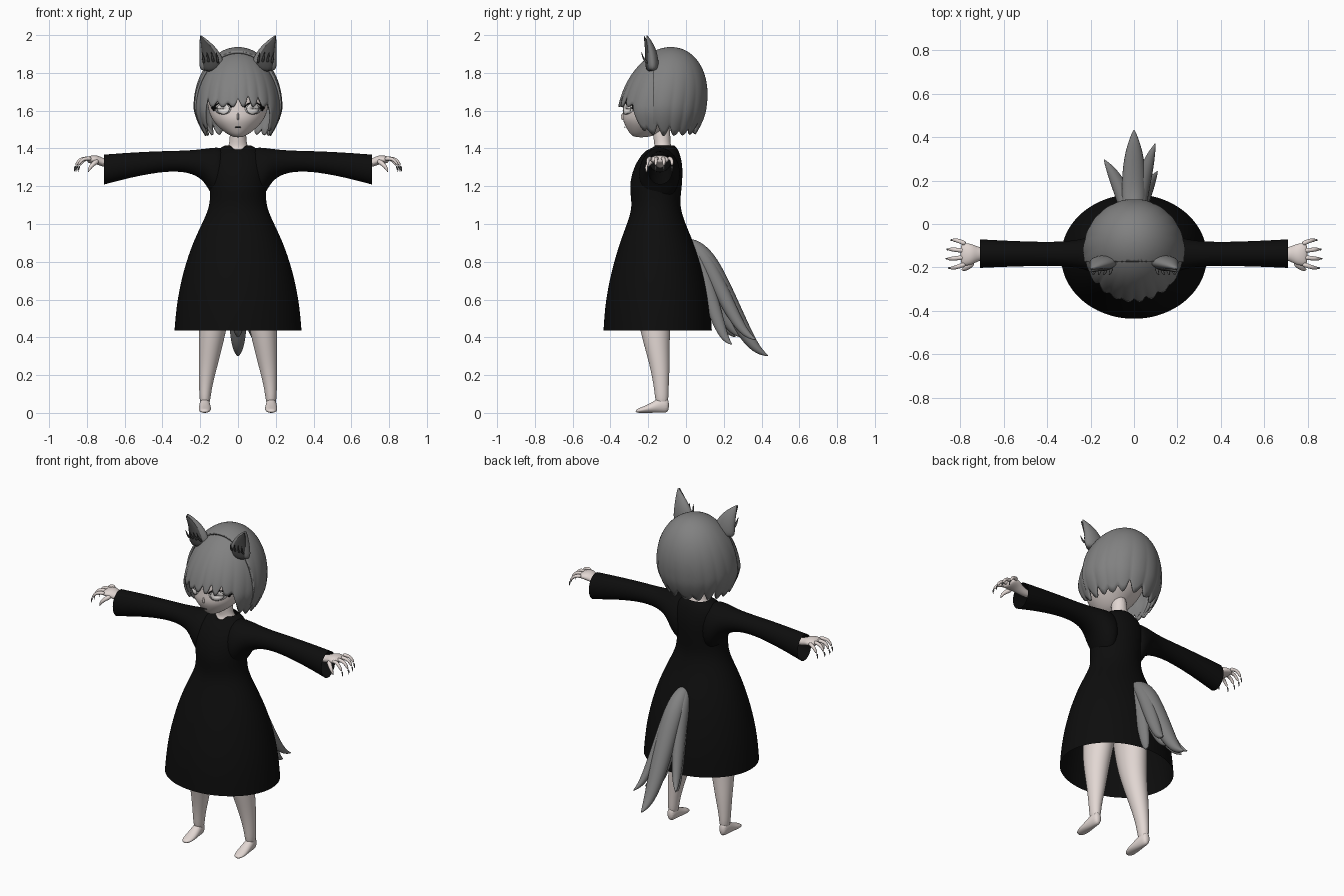
import bpy, bmesh, math
from mathutils import Vector

cube = bpy.data.objects.get("Cube")
if cube:
    bpy.data.objects.remove(cube)


def material(name, r, g, b):
    m = bpy.data.materials.new(name)
    m.use_nodes = True
    m.diffuse_color = (r, g, b, 1)
    bsdf = next(n for n in m.node_tree.nodes if n.type == 'BSDF_PRINCIPLED')
    bsdf.inputs["Base Color"].default_value = (r, g, b, 1)
    bsdf.inputs["Roughness"].default_value = 0.8
    return m


SKIN = material("pale skin", .76, .68, .65)
GREY = material("hair grey", .22, .22, .22)
DARK = material("inner ear dark grey", .07, .07, .07)
BLACK = material("dress black", .004, .004, .004)
WHITE = material("eye white", .8, .77, .75)


def finish(name, bm, mat, mirror=False, subsurf=0, thick=0):
    bmesh.ops.recalc_face_normals(bm, faces=bm.faces)
    me = bpy.data.meshes.new(name)
    bm.to_mesh(me)
    bm.free()
    me.materials.append(mat)
    me.shade_smooth()
    ob = bpy.data.objects.new(name, me)
    bpy.context.collection.objects.link(ob)
    if mirror:
        ob.modifiers.new("Mirror", 'MIRROR').use_mirror_merge = False
    if thick:
        mod = ob.modifiers.new("Solidify", 'SOLIDIFY')
        mod.thickness = thick
        mod.offset = -1
    if subsurf:
        mod = ob.modifiers.new("Subdivision", 'SUBSURF')
        mod.levels = mod.render_levels = subsurf
    return ob


def skin_rings(rings, caps=(True, True), closed=True):
    bm = bmesh.new()
    rows = [[bm.verts.new(p) for p in ring] for ring in rings]
    n = len(rows[0])
    for a, b in zip(rows, rows[1:]):
        for i in range(n if closed else n - 1):
            j = (i + 1) % n
            bm.faces.new((a[i], a[j], b[j], b[i]))
    for cap, row in zip(caps, (rows[0], rows[-1])):
        if cap:
            bm.faces.new(row)
    return bm


def loft(name, axis, rows, mat, caps=(True, True), mirror=False, n=24):
    """Elliptical sections: position on the axis, then the extents on the other two axes."""
    rings = []
    for t, a0, a1, b0, b1 in rows:
        ring = []
        for i in range(n):
            w = math.tau * i / n
            a = (a0 + a1) / 2 + (a1 - a0) / 2 * math.sin(w)
            b = (b0 + b1) / 2 - (b1 - b0) / 2 * math.cos(w)
            ring.append({'x': (t, a, b), 'y': (a, t, b), 'z': (a, b, t)}[axis])
        rings.append(ring)
    return finish(name, skin_rings(rings, caps), mat, mirror, 2)


def sweep(name, path, wide, deep, mat, mirror=False, n=10):
    """Tapered tube along a path; wide is across, deep is front to back."""
    path = [Vector(p) for p in path]
    rings = []
    for k, p in enumerate(path):
        tan = (path[min(k + 1, len(path) - 1)] - path[max(k - 1, 0)]).normalized()
        u = tan.cross(Vector((0, 1, 0))).normalized()
        v = u.cross(tan)
        rings.append([p + u * wide[k] * math.cos(math.tau * i / n)
                      + v * deep[k] * math.sin(math.tau * i / n) for i in range(n)])
    return finish(name, skin_rings(rings), mat, mirror, 2)


def symmetric(rows):
    return [(z, -w, w, f, b) for z, w, f, b in rows]


# Dress body, open at the hem, with a small notch at the collar
dress = loft("dress_body", 'z', symmetric([
    (.435, .34, -.44, .14), (.6, .327, -.43, .13), (.8, .28, -.385, .085),
    (.95, .22, -.335, .02), (1.06, .162, -.29, -.025), (1.13, .148, -.29, -.03),
    (1.2, .15, -.302, -.02), (1.3, .16, -.28, -.015), (1.37, .14, -.235, -.03),
    (1.4, .1, -.2, -.045), (1.415, .072, -.175, -.06)]), BLACK, (False, False))
for v in dress.data.vertices:
    if v.co.z > 1.41 and v.co.y < -.15 and abs(v.co.x) < .03:
        v.co.z -= .025

# Sleeves flaring at the cuff
loft("sleeve", 'x', [
    (.06, -.25, -.03, 1.1, 1.41), (.13, -.25, -.03, 1.13, 1.405), (.17, -.235, -.045, 1.215, 1.4),
    (.22, -.21, -.065, 1.258, 1.393), (.3, -.195, -.08, 1.28, 1.388), (.42, -.193, -.083, 1.275, 1.386),
    (.58, -.197, -.077, 1.243, 1.378), (.71, -.203, -.07, 1.208, 1.368)],
     BLACK, (True, False), True)

# Legs and feet
loft("leg", 'z', [
    (.03, .148, .202, -.16, -.093), (.12, .143, .206, -.167, -.093), (.25, .108, .209, -.19, -.085),
    (.44, .06, .207, -.247, -.088), (.6, .03, .2, -.27, -.06), (.8, .01, .18, -.28, -.03)],
     SKIN, mirror=True)
loft("foot", 'y', [
    (-.268, .16, .195, .0, .018), (-.235, .142, .21, .0, .03), (-.18, .143, .208, .0, .055),
    (-.13, .148, .204, .0, .09), (-.088, .155, .198, .0, .08)], SKIN, mirror=True, n=16)

# Hands: wrist and palm, fingers, thumb and claws
loft("palm", 'x', [
    (.64, -.16, -.115, 1.29, 1.335), (.71, -.165, -.11, 1.3, 1.345), (.745, -.19, -.09, 1.315, 1.368),
    (.785, -.195, -.085, 1.32, 1.362), (.8, -.185, -.095, 1.328, 1.352)], SKIN, mirror=True, n=14)
for i, name in enumerate(("index", "middle", "ring", "little")):
    y = -.185 + i * .031
    out = (.0, .012, .008, -.01)[i]
    spread = (i - 1.5) * .012
    knuckle = (.83 + out, y + spread, 1.338)
    end = (.848 + out, y + spread, 1.308)
    sweep(name + "_finger", [(.775, y, 1.345), (.805 + out, y + spread / 2, 1.348), knuckle, end],
          (.013, .011, .01, .007), (.013, .011, .01, .007), SKIN, True, 8)
    sweep(name + "_claw", [end, (.854 + out, y + spread, 1.295), (.853 + out, y + spread, 1.275)],
          (.006, .005, .001), (.006, .005, .001), GREY, True, 6)
sweep("thumb", [(.74, -.175, 1.335), (.765, -.2, 1.32), (.785, -.21, 1.298), (.795, -.21, 1.272)],
      (.016, .013, .01, .002), (.016, .013, .01, .002), SKIN, True, 8)

# Neck and head
loft("neck", 'z', symmetric([
    (1.36, .085, -.2, -.05), (1.395, .065, -.17, -.07), (1.42, .042, -.165, -.085),
    (1.55, .045, -.19, -.08)]), SKIN)
HEAD = [(1.458, .022, -.275, -.2), (1.48, .065, -.3, -.14), (1.52, .112, -.323, -.09),
        (1.56, .143, -.34, -.04), (1.61, .16, -.333, .0), (1.68, .17, -.335, .04),
        (1.78, .155, -.29, .04), (1.86, .09, -.2, .0)]
loft("head", 'z', symmetric(HEAD), SKIN)


def face_y(x, z):
    for a, b in zip(HEAD, HEAD[1:]):
        if a[0] <= z <= b[0]:
            w, f, k = [p + (q - p) * (z - a[0]) / (b[0] - a[0]) for p, q in zip(a[1:], b[1:])]
            return (f + k) / 2 - (k - f) / 2 * math.sqrt(max(0, 1 - (x / w) ** 2)) - .004
    return -.33


def face_plate(name, cx, cz, rx, rz, mat, start=0, stop=360, inner=0, mirror=True):
    rings = []
    for s in (inner, (inner + 1) / 2, 1):
        ring = []
        for i in range(25):
            w = math.radians(start + (stop - start) * i / 24)
            x, z = cx + rx * s * math.cos(w), cz + rz * s * math.sin(w)
            ring.append((x, face_y(x, z) - (.002 if inner else 0), z))
        rings.append(ring)
    return finish(name, skin_rings(rings, (False, False), False), mat, mirror, thick=.003)


# Eyes, lashes, mouth and nose
face_plate("eye", .08, 1.61, .042, .03, WHITE, inner=.01)
face_plate("iris_rim", .078, 1.61, .034, .029, DARK, inner=.93)
face_plate("upper_lash", .082, 1.608, .052, .037, BLACK, -15, 165, .85)
face_plate("lash_corner", .128, 1.615, .014, .009, BLACK, inner=.05)
face_plate("mouth", 0, 1.513, .016, .003, DARK, mirror=False)
loft("nose", 'z', symmetric([(1.55, .008, -.34, -.32), (1.565, .007, -.349, -.32),
                             (1.59, .004, -.338, -.32)]), SKIN, n=10)


def smooth(lo, hi, x):
    t = min(1, max(0, (x - lo) / (hi - lo)))
    return t * t * (3 - 2 * t)


def hair_shell(name, scale, bottom, locks, cut_y, keep_back):
    """Dome that runs down to a jagged, lock-shaped edge, trimmed by a plane across the head."""
    n, rows, top = 168, 26, 1.937
    rings = []
    for k in range(rows + 1):
        t = max(k / rows, .004)
        ring = []
        for i in range(n):
            w = math.tau * i / n
            angle = min(w, math.tau - w)
            ridge = abs(math.sin(w * locks / 2 + .6 * math.sin(3 * w)))
            low = bottom(math.degrees(angle)) + .045 * (1 - ridge) * (1 + .5 * math.sin(5 * w))
            z = top - (top - low) * t ** 1.7
            up = max(0, (z - 1.62) / .317)
            r = math.sqrt(max(0, 1 - up * up))
            if z < 1.62:
                r = 1 - .28 * ((1.62 - z) / .16) ** 1.6
            r *= scale * (1 + .025 * (ridge - .7) * t ** 3)
            ring.append((.235 * r * math.sin(w), -.13 + .05 * up - .24 * r * math.cos(w),
                         z - (1 - scale) * .4))
        rings.append(ring)
    bm = skin_rings(rings, (True, False))
    bmesh.ops.bisect_plane(bm, geom=bm.verts[:] + bm.edges[:] + bm.faces[:], plane_co=(0, cut_y, 0),
                           plane_no=(0, 1, 0), clear_inner=keep_back, clear_outer=not keep_back)
    return finish(name, bm, GREY, thick=.012)


# Hair: fringe with long side locks, and a fuller back
hair_shell("front_hair", .965, lambda d: 1.635 - .15 * smooth(42, 66, d), 22, -.14, False)
hair_shell("back_hair", 1, lambda d: 1.465 + .01 * smooth(90, 180, d), 18, -.175, True)

# Ears with dark insides and fur tufts
ear = [(.135, -.175, 1.81), (.143, -.178, 1.87), (.163, -.185, 1.925), (.185, -.198, 1.97), (.2, -.208, 2.0)]
sweep("ear", ear, (.07, .066, .045, .021, .002), (.033, .034, .026, .013, .002), GREY, True, 14)
sweep("inner_ear", [(x, y - .014, z - .004) for x, y, z in ear],
      (.053, .049, .033, .014, .002), (.025, .026, .019, .009, .002), DARK, True, 12)
for i in range(4):
    x = .105 + i * .025
    sweep("ear_tuft", [(x, -.2, 1.85), (x + .003, -.228, 1.875), (x + .012, -.236, 1.915)],
          (.01, .008, .001), (.008, .006, .001), DARK, True, 6)

# Tail made of curved tapering locks
LOCKS = [("middle", (0, .438, .3), .062, .055), ("left", (.1, .375, .385), .04, .045),
         ("right", (-.14, .3, .41), .04, .045), ("lower_left", (.11, .245, .36), .035, .045),
         ("lower_right", (-.13, .265, .4), .035, .045), ("under", (0, .3, .4), .05, .05)]
for name, tip, wide, deep in LOCKS:
    steps = [k / 8 for k in range(9)]
    path = [(tip[0] * (.35 * f ** .5 + .65 * f ** 2), tip[1] * f,
             .905 - (.905 - tip[2]) * smooth(0, 1, f)) for f in steps]
    taper = [max(.03, min(1, .5 + 2 * f) * (1 - f ** 4)) for f in steps]
    sweep(name + "_tail_lock", path, [wide * s for s in taper], [deep * s for s in taper], GREY)
